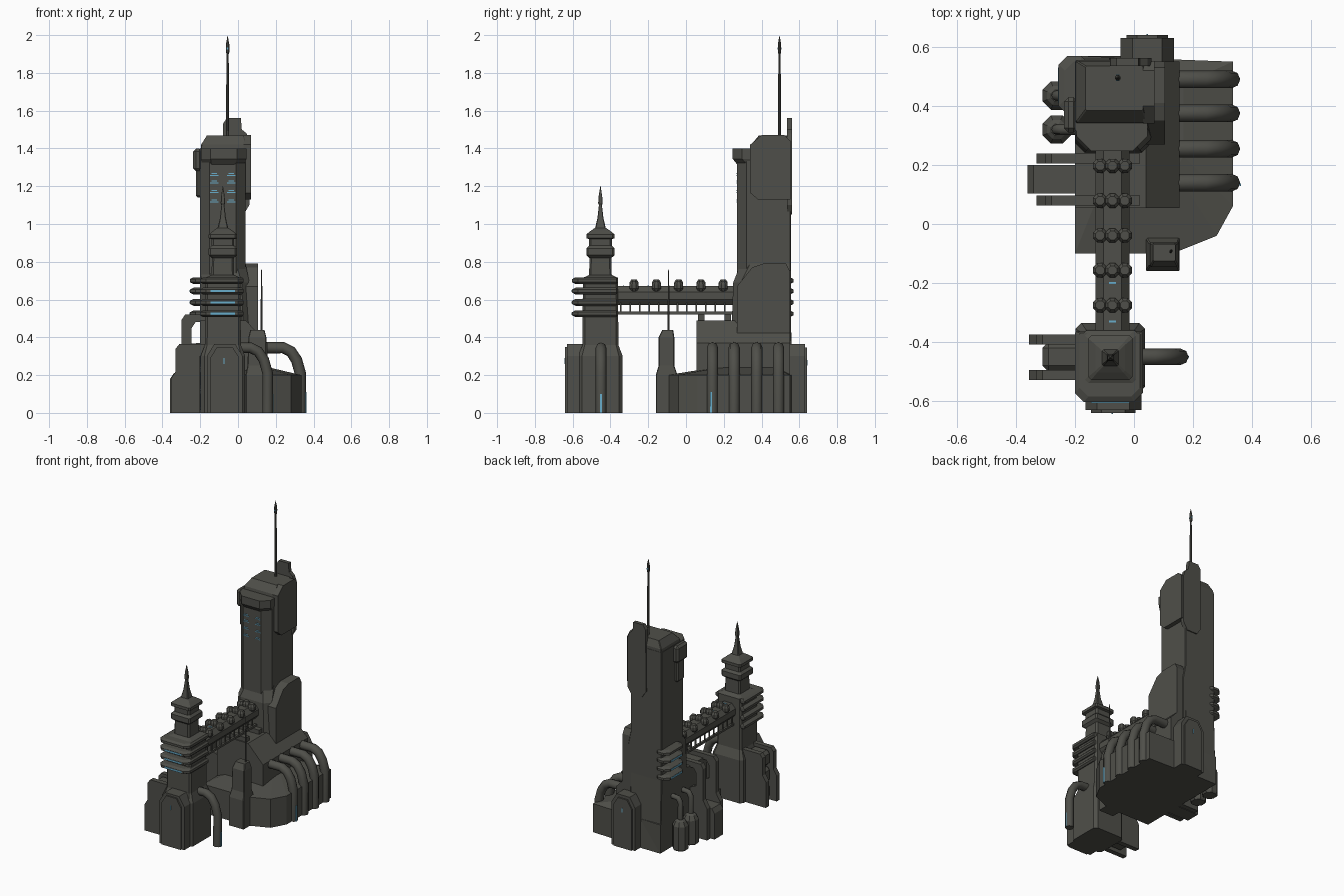
import bpy, bmesh, math
from mathutils import Matrix, Vector

cube = bpy.data.objects.get("Cube")
if cube:
    bpy.data.objects.remove(cube)


def material(name, rgb):
    m = bpy.data.materials.new(name)
    m.use_nodes = True
    m.diffuse_color = (*rgb, 1)
    m.node_tree.nodes["Principled BSDF"].inputs["Base Color"].default_value = (*rgb, 1)
    return m


HULL = material("dark hull grey", (0.078, 0.078, 0.067))
GLOW = material("pale blue light", (0.14, 0.42, 0.6))


def link(name, mesh, mat=HULL):
    mesh.materials.clear()
    mesh.materials.append(mat)
    ob = bpy.data.objects.new(name, mesh)
    bpy.context.collection.objects.link(ob)
    return ob


def loft(name, rings, mat=HULL):
    """Skin a list of matching point rings and cap both ends."""
    bm = bmesh.new()
    loops = [[bm.verts.new(p) for p in ring] for ring in rings]
    for a, b in zip(loops, loops[1:]):
        for i in range(len(a)):
            j = (i + 1) % len(a)
            bm.faces.new((a[i], a[j], b[j], b[i]))
    bm.faces.new(loops[0][::-1])
    bm.faces.new(loops[-1])
    bmesh.ops.recalc_face_normals(bm, faces=bm.faces)
    me = bpy.data.meshes.new(name)
    bm.to_mesh(me)
    bm.free()
    return link(name, me, mat)


def prism(name, pts, axis, lo, hi, mat=HULL):
    """Extrude a 2D outline along the named axis."""
    place = {"x": lambda p, d: (d, *p), "y": lambda p, d: (p[0], d, p[1]),
             "z": lambda p, d: (*p, d)}[axis]
    return loft(name, [[place(p, d) for p in pts] for d in (lo, hi)], mat)


def section(z, x0, x1, y0, y1, cf=0.004, cb=0.004):
    """Rectangle at height z, with cut front and back corners."""
    return [(x0 + cf, y0, z), (x1 - cf, y0, z), (x1, y0 + cf, z), (x1, y1 - cb, z),
            (x1 - cb, y1, z), (x0 + cb, y1, z), (x0, y1 - cb, z), (x0, y0 + cf, z)]


def stack(name, rows):
    return loft(name, [section(*r) for r in rows])


def box(name, x0, x1, y0, y1, z0, z1, mat=HULL, bevel=0.0):
    ob = prism(name, [(x0, y0), (x1, y0), (x1, y1), (x0, y1)], "z", z0, z1, mat)
    if bevel:
        mod = ob.modifiers.new("bevel", "BEVEL")
        mod.width, mod.segments = bevel, 1
    return ob


def tube(name, path, r):
    cu = bpy.data.curves.new(name, "CURVE")
    cu.dimensions, cu.bevel_depth, cu.bevel_resolution, cu.use_fill_caps = "3D", r, 2, True
    sp = cu.splines.new("POLY")
    sp.points.add(len(path) - 1)
    for p, co in zip(sp.points, path):
        p.co = (*co, 1)
    tmp = bpy.data.objects.new(name + "_path", cu)
    bpy.context.collection.objects.link(tmp)
    me = bpy.data.meshes.new_from_object(tmp.evaluated_get(bpy.context.evaluated_depsgraph_get()))
    bpy.data.objects.remove(tmp)
    ob = link(name, me)
    bpy.context.view_layer.objects.active = ob
    bpy.ops.object.select_all(action="DESELECT")
    ob.select_set(True)
    bpy.ops.object.shade_smooth_by_angle(angle=math.radians(50))
    return ob


def turned(name, x, y, profile, sides=8):
    """Round part from (radius, height) pairs."""
    return loft(name, [[(x + r * math.cos((i + .5) * math.tau / sides),
                         y + r * math.sin((i + .5) * math.tau / sides), z)
                        for i in range(sides)] for r, z in profile])


def arch(x0, x1, top, cut):
    return [(x0, 0), (x1, 0), (x1, top - cut * 1.6), (x1 - cut, top),
            (x0 + cut, top), (x0, top - cut * 1.6)]


# Base platform with a gently rising deck
plan = [(-.2, -.1), (.13, -.1), (.28, -.04), (.335, .06), (.335, .55), (-.2, .57)]
loft("base_platform", [[(x, y, 0) for x, y in plan], [(x, y, .2) for x, y in plan],
                       [(x * .5, y * .5 + .2, .24) for x, y in plan]])
prism("upper_platform", [(-.2, 0), (.155, 0), (.155, .37), (.04, .49), (-.2, .49)],
      "y", .055, .55)

# Rear tower
stack("rear_tower_shaft", [(0, -.2, .04, .27, .57), (.5, -.2, .04, .27, .555, .05),
                           (1.4, -.2, .04, .27, .555, .05)])
stack("tower_collar", [(.4, -.2, .06, .24, .555, .03), (.69, -.2, .06, .25, .555, .04),
                       (.79, -.18, .04, .29, .555, .05)])
stack("tower_head", [(1.31, -.19, .03, .275, .54, .05), (1.345, -.195, .045, .247, .54, .05),
                     (1.4, -.195, .045, .247, .54, .05)])
stack("tower_crown", [(1.38, -.2, .045, .34, .553), (1.42, -.195, .045, .345, .553),
                      (1.468, -.165, .03, .385, .535)])
prism("lower_side_shroud", [(.27, .4), (.55, .4), (.55, .75), (.53, .79), (.41, .79),
                            (.35, .77), (.27, .67)], "x", .03, .105)
prism("upper_side_shroud", [(.38, 1.13), (.553, 1.13), (.553, 1.44), (.52, 1.47),
                            (.4, 1.47), (.34, 1.42), (.34, 1.165)], "x", .03, .07)
prism("back_plate", [(-.05, 1.05), (.03, 1.05), (.06, 1.1), (.06, 1.44), (.045, 1.48),
                     (.02, 1.5), (.015, 1.56), (-.06, 1.56), (-.08, 1.53), (-.085, 1.1)],
      "y", .535, .562)
box("side_pod", -.237, -.19, .31, .43, 1.28, 1.4, bevel=.015)
box("side_pod_tail", -.222, -.19, .33, .41, 1.14, 1.3, bevel=.01)
turned("tower_mast", -.055, .495, [(.009, 1.45), (.008, 1.72), (.006, 1.9), (.01, 1.91),
                                   (.01, 1.95), (.001, 1.995)])
box("mast_light", -.0605, -.0495, .484, .506, 1.925, 1.935, GLOW)

# Lit windows on the rear tower
for z in (1.115, 1.165, 1.215, 1.255):
    for x in (-.125, -.035):
        for k, w in enumerate((.022, .014)):
            box("tower_window", x - w, x + w, .267, .271, z + k * .01, z + k * .01 + .004, GLOW)

# Front tower: square shaft, collared neck and spire
CX, CY = -.08, -.453
front_rows = [(0, .118, .02), (.3, .118, .02), (.36, .095, .012), (.715, .093, .012),
              (.73, .06, .01), (.82, .058, .01), (.835, .075, .01), (.87, .075, .01),
              (.885, .06, .01), (.92, .06, .01), (.925, .075, .01), (.945, .075, .01),
              (.965, .05, .006), (.98, .028, .005), (1.03, .016, .003), (1.1, .008, .002),
              (1.11, .012, .003), (1.15, .009, .002), (1.2, .001, .0003)]
stack("front_tower", [(z, CX - h, CX + h, CY - h, CY + h, c, c) for z, h, c in front_rows])

# Horizontal slats with lights between them
slat_heights = (.525, .585, .645, .7)
for z in slat_heights:
    stack("front_slat", [(z - .018, -.185, .02, -.585, -.37, .03), (z - .008, -.2, .03, -.603, -.365, .03),
                         (z + .008, -.2, .03, -.603, -.365, .03), (z + .018, -.185, .02, -.585, -.37, .03)])
    stack("rear_slat", [(z - .018, -.235, -.15, .39, .55, .03, .03), (z - .008, -.255, -.15, .37, .57, .03, .03),
                        (z + .008, -.255, -.15, .37, .57, .03, .03), (z + .018, -.235, -.15, .39, .55, .03, .03)])
for z in slat_heights[:3]:
    box("front_slat_light", -.145, -.015, -.606, -.6, z - .006, z + .006, GLOW)
    box("rear_slat_light", -.258, -.252, .41, .53, z - .006, z + .006, GLOW)

# Arched door annexes, each with a raised door panel
prism("front_annex", arch(-.165, .025, .365, .04), "y", -.63, -.5)
prism("front_door", arch(-.145, .005, .35, .035), "y", -.64, -.62)
box("front_door_light", -.077, -.071, -.643, -.639, .26, .29, GLOW)
prism("rear_annex", arch(-.045, .135, .365, .04), "y", .5, .63)
prism("rear_door", arch(-.025, .115, .345, .035), "y", .62, .64)
box("rear_door_light", .042, .048, .639, .643, .25, .28, GLOW)

# Arched pipes on the +x side
bend = [(-.19, .345), (-.09, .345), (-.05, .325), (-.02, .28), (0, .21), (0, 0)]
for y in (.14, .255, .375, .49):
    tube("platform_pipe", [(.33 + dx, y, z) for dx, z in bend], .03)
    box("pipe_light", .326, .334, y + .027, y + .032, .02, .12, GLOW)
box("pipe_outer_light", .357, .362, .128, .138, 0, .11, GLOW)
tube("front_tower_pipe", [(.157 + dx, -.45, z) for dx, z in bend], .028)
box("front_pipe_light", .184, .187, -.455, -.445, 0, .1, GLOW)

# Sentry post with aerial
stack("sentry_post", [(0, .04, .155, -.16, -.045), (.2, .04, .155, -.16, -.045),
                      (.25, .05, .15, -.145, -.062), (.4, .055, .15, -.145, -.062),
                      (.44, .065, .14, -.125, -.068)])
turned("sentry_aerial", .125, -.092, [(.006, .42), (.005, .6), (.002, .76)])

# Bridge: tube with knobbed ribs and a slung rail
BX = -.073
prism("bridge_tube", [(BX + x, z) for x, z in ((-.035, .572), (.035, .572), (.058, .6), (.058, .64),
                                               (.03, .672), (-.03, .672), (-.058, .64), (-.058, .6))],
      "y", -.38, .28)
for i in range(5):
    y = -.275 + i * .118
    for dx, z in ((-.042, .67), (0, .68), (.042, .67)):
        turned("bridge_knob", BX + dx, y, [(.012, z - .03), (.026, z - .012), (.026, z + .01),
                                           (.016, z + .025)])
for dx in (-.04, .04):
    box("bridge_rail", BX + dx - .008, BX + dx + .008, -.38, .28, .522, .536)
    for i in range(13):
        y = -.345 + i * .05
        box("rail_post", BX + dx - .004, BX + dx + .004, y - .004, y + .004, .53, .6)
for y in (-.33, -.2, .2):
    box("bridge_light", BX - .012, BX + .012, y - .003, y + .003, .67, .675, GLOW)

# Buttresses on the -x side: front pair holds stacked cells
front_fin = [(-.2, 0), (-.355, 0), (-.355, .18), (-.33, .22), (-.33, .34), (-.31, .365), (-.17, .365),
             (-.17, .31), (-.2, .3)]
for y in (-.392, -.512):
    prism("front_buttress", front_fin, "y", y - .017, y + .017)
for i in range(3):
    box("stacked_cell", -.31, -.18, -.5, -.4, .015 + i * .115, .12 + i * .115, bevel=.02)

# Rear pair frames a low block
rear_fin = [(-.2, 0), (-.33, 0), (-.33, .22), (-.3, .27), (-.3, .49), (-.28, .52), (.02, .52),
            (.02, .48), (-.225, .48), (-.245, .45), (-.245, .36), (-.2, .34)]
for y in (.08, .222):
    prism("rear_buttress", rear_fin, "y", y - .017, y + .017)
prism("buttress_block", [(-.18, 0), (-.36, 0), (-.36, .18), (-.34, .21), (-.18, .21)],
      "y", .103, .2)

# Storage tanks with elbow pipes into the tower
for y in (.32, .435):
    turned("storage_tank", -.262, y, [(.045, 0), (.052, .01), (.052, .17), (.035, .2), (.02, .21)])
    tube("tank_pipe", [(-.262, y, .19), (-.262, y, .32), (-.245, y, .35), (-.18, y, .355)], .018)
